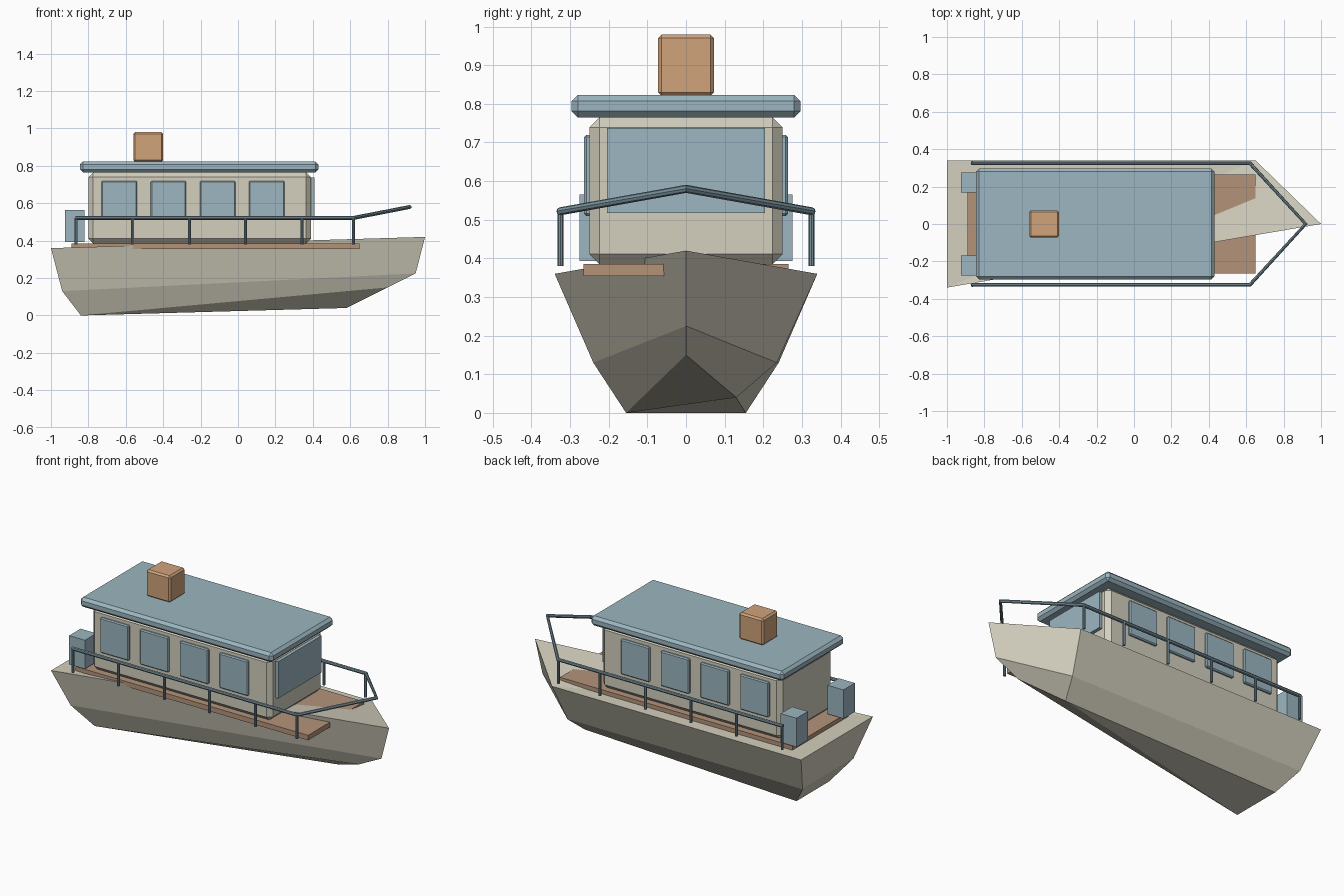
import bpy, bmesh
from mathutils import Vector

if "Cube" in bpy.data.objects:
    bpy.data.objects.remove(bpy.data.objects["Cube"])


def material(name, rgb):
    m = bpy.data.materials.new(name)
    lin = [((c / 255 + 0.055) / 1.055) ** 2.4 for c in rgb]
    m.diffuse_color = (*lin, 1)
    m.use_nodes = True
    m.node_tree.nodes["Principled BSDF"].inputs["Base Color"].default_value = m.diffuse_color
    return m


CREAM = material("cream paint", (211, 207, 190))
BLUE = material("pale blue", (156, 182, 192))
STEEL = material("rail blue grey", (122, 147, 158))
WOOD = material("deck wood", (180, 148, 122))
ORANGE = material("chimney tan", (208, 164, 123))


def finish(bm, name, mat):
    bmesh.ops.recalc_face_normals(bm, faces=bm.faces)
    me = bpy.data.meshes.new(name)
    bm.to_mesh(me)
    bm.free()
    me.materials.append(mat)
    ob = bpy.data.objects.new(name, me)
    bpy.context.collection.objects.link(ob)
    return ob


def box(name, xs, ys, zs, mat, bevel=0):
    bm = bmesh.new()
    bmesh.ops.create_cube(bm, size=1)
    for v in bm.verts:
        for i, (lo, hi) in enumerate((xs, ys, zs)):
            v.co[i] = (lo + hi) / 2 + v.co[i] * (hi - lo)
    if bevel:
        bmesh.ops.bevel(bm, geom=bm.edges[:], offset=bevel, segments=1,
                        profile=0.5, affect='EDGES')
    return finish(bm, name, mat)


def tube(name, points, radius, mat):
    cu = bpy.data.curves.new(name, 'CURVE')
    cu.dimensions = '3D'
    cu.bevel_depth = radius
    cu.bevel_resolution = 2
    cu.use_fill_caps = True
    sp = cu.splines.new('POLY')
    sp.points.add(len(points) - 1)
    for p, co in zip(sp.points, points):
        p.co = (*co, 1)
    cu.materials.append(mat)
    sp.use_smooth = False
    ob = bpy.data.objects.new(name, cu)
    bpy.context.collection.objects.link(ob)
    return ob


# Hull: the near side runs straight from stern to bow, the far side has a middle station
P = dict(
    An=(-1, -.34, .36), Ap=(-1, .34, .36), Am=(.65, .34, .36), Ab=(1, 0, .42),
    Cn=(-.94, -.24, .13), Cp=(-.94, .24, .13), Cm=(.62, .235, .13), Cb=(.95, 0, .225),
    Bn=(-.84, -.155, 0), Bp=(-.84, .155, 0), Bm=(.58, .13, .04), Bb=(.80, 0, .15))
bm = bmesh.new()
V = {k: bm.verts.new(co) for k, co in P.items()}
for f in ("An Ap Am", "An Am Ab",                       # deck
          "Ap Am Cm Cp", "Am Ab Cb Cm",                 # far topside
          "Cp Cm Bm Bp", "Cm Cb Bb Bm",                 # far bilge
          "An Ab Cb Cn", "Cn Cb Bb Bn",                 # near side
          "Bn Bp Bm", "Bn Bm Bb",                       # bottom
          "An Ap Cp Cn", "Cn Cp Bp Bn"):                # transom
    bm.faces.new([V[k] for k in f.split()])
finish(bm, "hull", CREAM)

# Deck, cabin, roof, chimney
box("deck", (-.89, .65), (-.265, .265), (.355, .385), WOOD)
box("cabin", (-.80, .39), (-.25, .25), (.385, .765), CREAM, .026)
box("roof", (-.845, .43), (-.296, .296), (.765, .823), BLUE, .016)
box("chimney", (-.56, -.40), (-.073, .073), (.82, .98), ORANGE, .01)

# Windows
box("front_window", (.38, .41), (-.204, .204), (.518, .738), BLUE)
for s, side in ((-1, "near"), (1, "far")):
    ys = sorted((s * .24, s * .264))
    for i in range(4):
        x = -.73 + i * .263
        box(f"{side}_window_{i + 1}", (x, x + .19), ys, (.51, .72), BLUE, .006)

    # Stern lockers
    box(f"{side}_stern_locker", (-.925, -.82), sorted((s * .168, s * .276)),
        (.393, .565), BLUE)

    # Rail posts
    for i, x in enumerate((-.865, -.563, -.26, .04, .343, .617)):
        tube(f"{side}_rail_post_{i + 1}", [(x, s * .325, .38), (x, s * .325, .522)],
             .008, STEEL)

# Handrail around the bow
tube("handrail", [(-.87, -.325, .522), (.62, -.325, .522), (.918, 0, .58),
                  (.62, .325, .522), (-.87, .325, .522)], .0105, STEEL)
